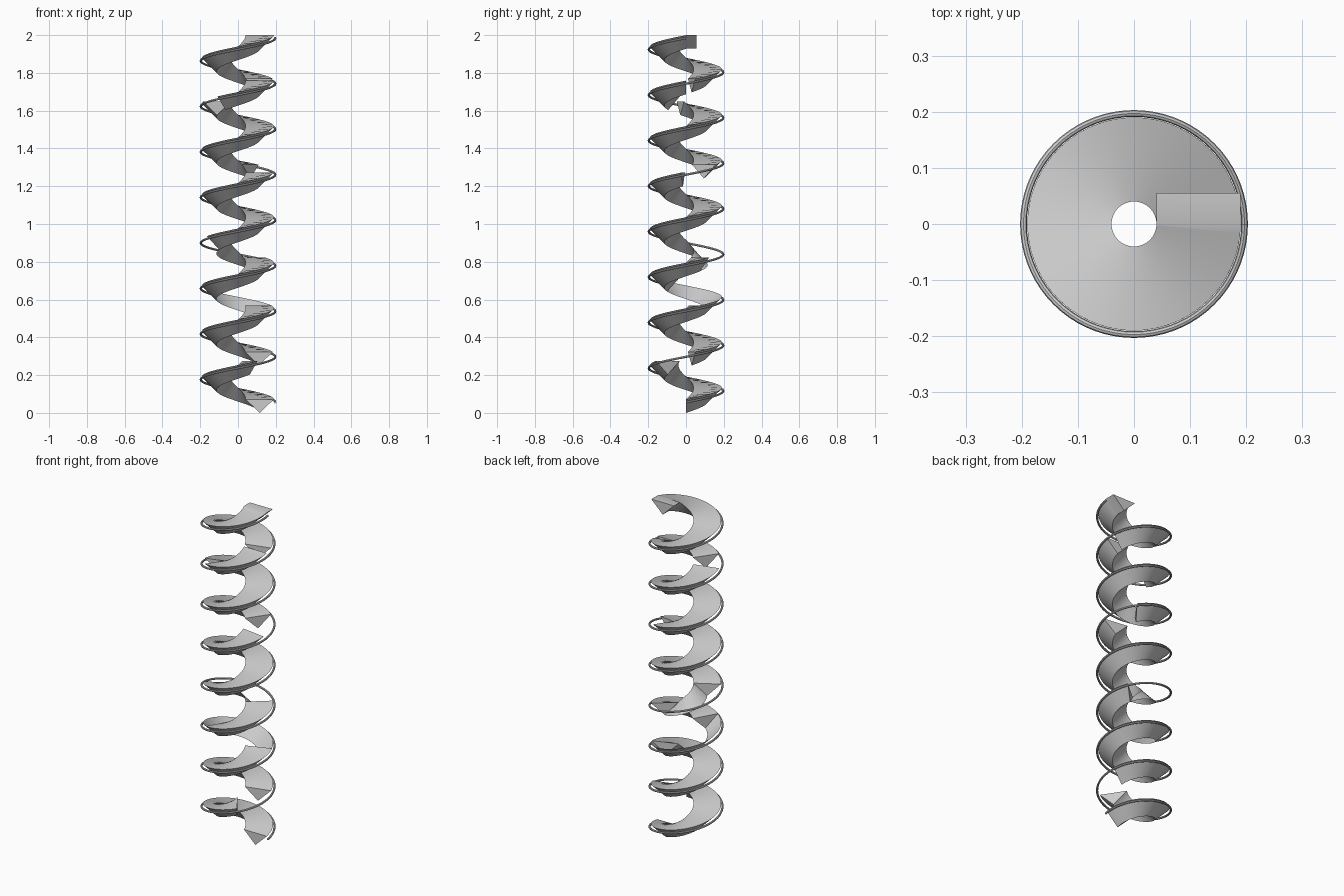
import bpy, bmesh, math

if "Cube" in bpy.data.objects:
    bpy.data.objects.remove(bpy.data.objects["Cube"])

PITCH = 0.241                                    # rise per turn
PROFILE = [(0.04, 0.072), (0.115, 0.0), (0.19, 0.072)]   # inner, tip, outer
INNER, OUTER, TOP = 0, 1, 2                      # sides of the triangular section


def helix_point(r, z, deg):
    a = math.radians(deg)
    return (r * math.cos(a), r * math.sin(a), z + PITCH * deg / 360)


def sweep(name, rings, sides, caps):
    """Skin a list of closed cross-sections, keeping only the chosen sides."""
    bm = bmesh.new()
    loops = [[bm.verts.new(p) for p in ring] for ring in rings]
    n = len(loops[0])
    for a, b in zip(loops, loops[1:]):
        for i in sides:
            j = (i + 1) % n
            bm.faces.new((a[i], a[j], b[j], b[i]))
    if caps:
        bm.faces.new(loops[0])
        bm.faces.new(loops[-1][::-1])
    loose = [v for v in bm.verts if not v.link_faces]
    bmesh.ops.delete(bm, geom=loose, context='VERTS')
    bmesh.ops.recalc_face_normals(bm, faces=bm.faces)
    me = bpy.data.meshes.new(name)
    bm.to_mesh(me)
    bm.free()
    ob = bpy.data.objects.new(name, me)
    bpy.context.collection.objects.link(ob)
    bpy.context.view_layer.objects.active = ob
    ob.select_set(True)
    bpy.ops.object.shade_smooth_by_angle(angle=math.radians(35))
    ob.select_set(False)
    return ob


def angles(a0, a1, step=5):
    n = max(1, math.ceil((a1 - a0) / step))
    return [a0 + (a1 - a0) * i / n for i in range(n + 1)]


# Spiral ramp: solid runs, gaps between them, and two runs with a single wall
FULL = (INNER, OUTER, TOP)
runs = [(0, 303, FULL), (375, 740, FULL), (740, 960, (OUTER,)),
        (960, 1120, FULL), (1120, 1290, (INNER,)), (1290, 1792, FULL),
        (1855, 2355, FULL), (2395, 2520, FULL), (2535, 2880, FULL)]
for k, (a0, a1, sides) in enumerate(runs):
    rings = [[helix_point(r, z, d) for r, z in PROFILE] for d in angles(a0, a1)]
    if a1 == 2880:                               # straight landing at the top
        rings.append([(x, y + 0.055, z) for x, y, z in rings[-1]])
    sweep(f"spiral_ramp_{k + 1}", rings, sides, sides == FULL)

# Thin rail around the outside
circle = [(0.197 + 0.006 * math.cos(t * math.pi / 4),
           0.056 + 0.006 * math.sin(t * math.pi / 4)) for t in range(8)]
rail = [[helix_point(r, z, d) for r, z in circle] for d in angles(0, 2880)]
sweep("outer_rail", rail, range(8), True)
